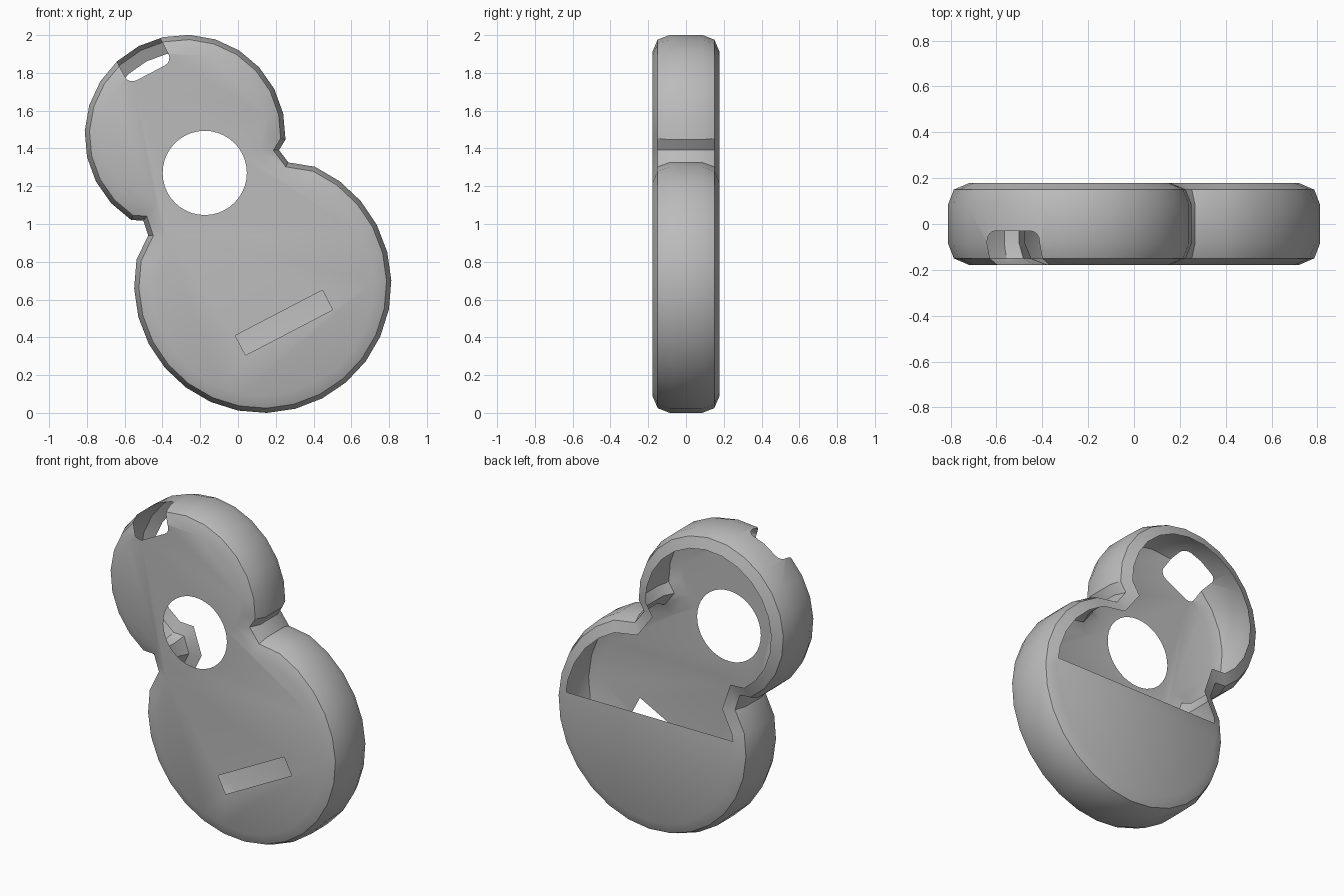
import bpy, bmesh, math
from mathutils import Matrix, Vector

old = bpy.data.objects.get("Cube")
if old:
    bpy.data.objects.remove(old, do_unlink=True)

TILT = math.radians(-27.5)
R_TOP, R_LOW, GAP = 0.532, 0.681, 0.89
FRAME = Matrix.Translation((-0.28, 0, 1.47)) @ Matrix.Rotation(TILT, 4, 'Y')
BACK_Y = 0.178
COVER_Z = 0.75                      # straight upper edge of the back cover

grey = bpy.data.materials.new("plain_grey")
grey.use_nodes = True
grey.diffuse_color = (0.5, 0.5, 0.5, 1)
grey.node_tree.nodes["Principled BSDF"].inputs["Base Color"].default_value = (0.5, 0.5, 0.5, 1)


def outline():
    """Two circles joined by a short neck, clockwise as (x, z)."""
    pts = []
    for i in range(-8, 9):          # upper arc
        t = math.radians(15) * i
        pts.append(Vector((R_TOP * math.sin(t), R_TOP * math.cos(t))))
    neck = [Vector((0.405, -0.299)), Vector((0.418, -0.38))]
    pts += neck
    for i in range(-10, 11):        # lower arc
        t = math.tau / 28 * i
        pts.append(Vector((-R_LOW * math.sin(t), -GAP - R_LOW * math.cos(t))))
    pts += [Vector((-p.x, p.y)) for p in reversed(neck)]
    return pts


def inset_outline(pts, inset):
    """Move every side inward by the same distance."""
    result = []
    for i, p in enumerate(pts):
        d1 = (p - pts[i - 1]).normalized()
        d2 = (pts[(i + 1) % len(pts)] - p).normalized()
        n1, n2 = Vector((d1.y, -d1.x)), Vector((d2.y, -d2.x))
        result.append(p + (n1 + n2) * inset / (1 + n1.dot(n2)))
    return result


def finish(name, bm, matrix, slot):
    bmesh.ops.transform(bm, matrix=matrix, verts=bm.verts)
    bmesh.ops.recalc_face_normals(bm, faces=bm.faces)
    for face in bm.faces:
        face.material_index = slot
    mesh = bpy.data.meshes.new(name)
    bm.to_mesh(mesh)
    bm.free()
    mesh.materials.append(grey)
    mesh.materials.append(grey)     # second slot marks faces made by cutters
    obj = bpy.data.objects.new(name, mesh)
    bpy.context.collection.objects.link(obj)
    return obj


def loft(name, profile):
    """Closed body through outlines given as (inset, y)."""
    bm = bmesh.new()
    base = outline()
    rings = [[bm.verts.new((p.x, y, p.y)) for p in inset_outline(base, inset)]
             for inset, y in profile]
    n = len(base)
    for r, s in zip(rings, rings[1:]):
        for i in range(n):
            j = (i + 1) % n
            bm.faces.new((r[i], r[j], s[j], s[i]))
    bm.faces.new(rings[0])
    bm.faces.new(rings[-1])
    return finish(name, bm, FRAME, 0)


def box(name, centre, size, rounding=0):
    bm = bmesh.new()
    bmesh.ops.create_cube(bm, size=1)
    bmesh.ops.scale(bm, vec=size, verts=bm.verts)
    if rounding:
        bmesh.ops.bevel(bm, geom=bm.edges[:], offset=rounding, segments=4,
                        profile=0.5, affect='EDGES')
    return finish(name, bm, FRAME @ Matrix.Translation(centre), 1)


# Thin shell with rounded rims
body = loft("case_shell", [(0.09, -BACK_Y), (0.025, -0.15), (0, -0.085),
                           (0, 0.085), (0.025, 0.15), (0.09, BACK_Y)])

# Round window and straight slot in the front, rounded notch in the upper rim
bm = bmesh.new()
bmesh.ops.create_cone(bm, cap_ends=True, segments=40, radius1=0.223, radius2=0.223, depth=0.2)
window = finish("round_window_cutter", bm, FRAME @ Matrix.Translation((0, -0.18, -0.225))
                @ Matrix.Rotation(math.pi / 2, 4, 'X'), 1)
slot = box("front_slot_cutter", (0.006, -0.18, -1.122), (0.52, 0.2, 0.117))
notch = box("rim_notch_cutter", (-0.01, -0.19, 0.577), (0.26, 0.32, 0.4), 0.045)

bpy.context.view_layer.objects.active = body
body.select_set(True)
for cutter in (window, slot, notch):
    mod = body.modifiers.new(cutter.name, 'BOOLEAN')
    mod.operation = 'DIFFERENCE'
    mod.solver = 'EXACT'
    mod.material_mode = 'INDEX'
    mod.object = cutter
    bpy.ops.object.modifier_apply(modifier=mod.name)
    bpy.data.objects.remove(cutter, do_unlink=True)

# Keep only the shell, and open the back above the cover
bm = bmesh.new()
bm.from_mesh(body.data)
bmesh.ops.delete(bm, geom=[f for f in bm.faces if f.material_index == 1], context='FACES')


def back_faces():
    return [f for f in bm.faces if all(v.co.y > BACK_Y - 0.002 for v in f.verts)]


back = back_faces()
edges = list({e for f in back for e in f.edges})
verts = list({v for f in back for v in f.verts})
bmesh.ops.bisect_plane(bm, geom=verts + edges + back,
                       plane_co=(0, 0, COVER_Z), plane_no=(0, 0, 1))
bmesh.ops.delete(bm, geom=[f for f in back_faces() if f.calc_center_median().z > COVER_Z],
                 context='FACES')
bm.to_mesh(body.data)
bm.free()
body.data.materials.pop()

bpy.ops.object.shade_smooth_by_angle(angle=math.radians(32))
